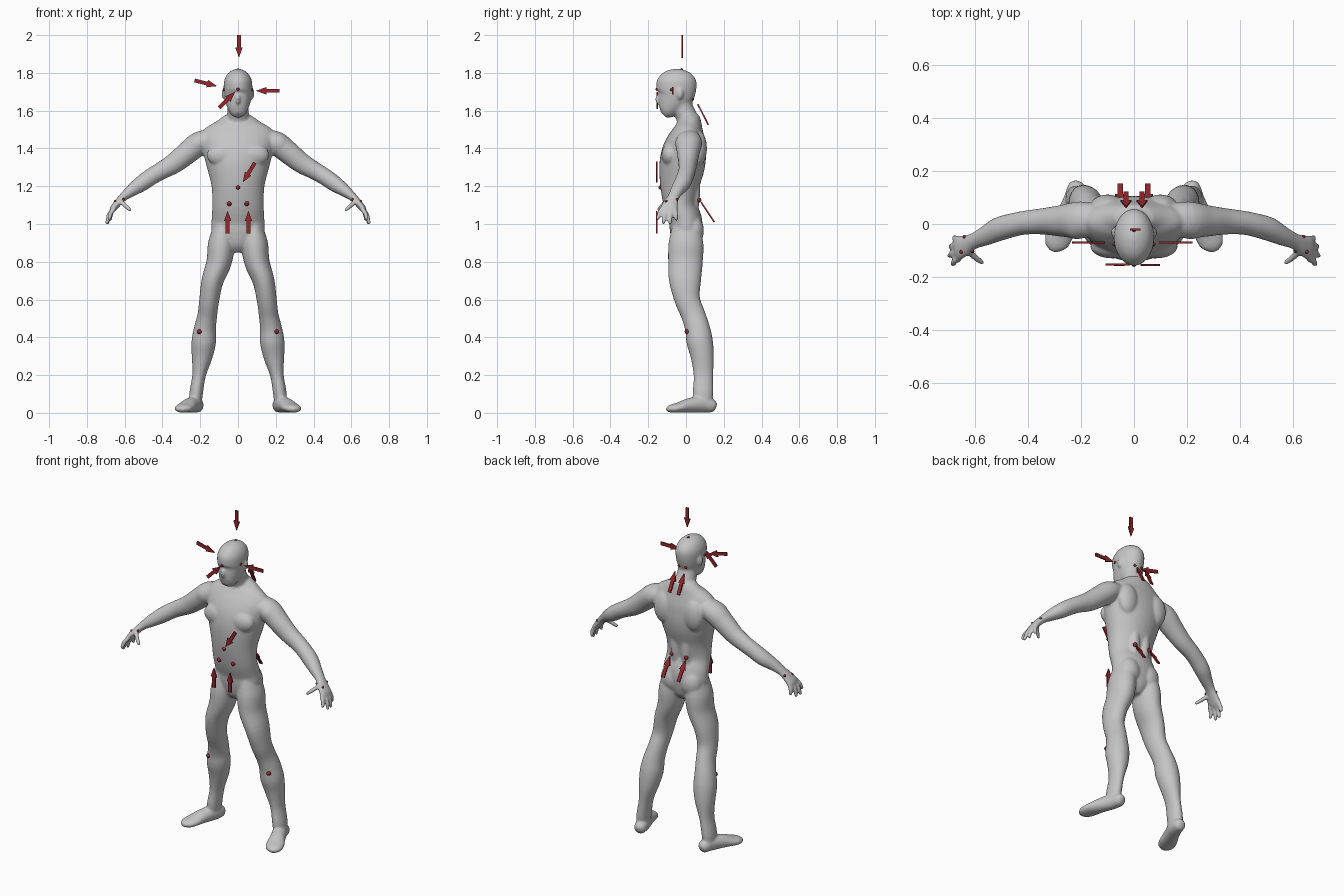
import bpy, bmesh, math
from mathutils import Vector, Matrix
from mathutils.bvhtree import BVHTree

if "Cube" in bpy.data.objects:
    bpy.data.objects.remove(bpy.data.objects["Cube"])


def material(name, color):
    m = bpy.data.materials.new(name)
    m.use_nodes = True
    m.diffuse_color = (*color, 1)
    bsdf = m.node_tree.nodes["Principled BSDF"]
    bsdf.inputs["Base Color"].default_value = (*color, 1)
    bsdf.inputs["Roughness"].default_value = 0.6
    return m


GREY = material("body grey", (0.56, 0.56, 0.56))
RED = material("marker red", (0.30, 0.02, 0.025))


def finish(bm, name, mat):
    bmesh.ops.recalc_face_normals(bm, faces=bm.faces)
    me = bpy.data.meshes.new(name)
    bm.to_mesh(me)
    bm.free()
    me.materials.append(mat)
    ob = bpy.data.objects.new(name, me)
    bpy.context.collection.objects.link(ob)
    return ob


def spline(rows, steps=4):
    """Catmull-Rom through rows of numbers."""
    rows = [Vector(r) for r in rows]
    out = []
    for i in range(len(rows) - 1):
        p0, p1, p2 = rows[max(i - 1, 0)], rows[i], rows[i + 1]
        p3 = rows[min(i + 2, len(rows) - 1)]
        for k in range(steps):
            t = k / steps
            out.append(0.5 * (2 * p1 + (p2 - p0) * t + (2 * p0 - 5 * p1 + 4 * p2 - p3) * t * t
                              + (3 * p1 - p0 - 3 * p2 + p3) * t ** 3))
    return out + [rows[-1]]


def tube(bm, rows, side=1, ref=(0, 1, 0), n=24):
    """Closed limb through (x, y, z, half width, half depth along ref)."""
    rows = spline(rows)
    pts = [Vector((r[0] * side, r[1], r[2])) for r in rows]
    rings = []
    for i, (p, r) in enumerate(zip(pts, rows)):
        t = (pts[min(i + 1, len(pts) - 1)] - pts[max(i - 1, 0)]).normalized()
        u = Vector(ref)
        u = (u - t * u.dot(t)).normalized()
        v = t.cross(u)
        a, b = max(r[3], 0.003), max(r[4], 0.003)
        rings.append([bm.verts.new(p + v * a * math.cos(w) + u * b * math.sin(w))
                      for w in (2 * math.pi * k / n for k in range(n))])
    faces = [bm.faces.new(rings[0][::-1]), bm.faces.new(rings[-1])]
    for r0, r1 in zip(rings, rings[1:]):
        for k in range(n):
            j = (k + 1) % n
            faces.append(bm.faces.new((r0[k], r0[j], r1[j], r1[k])))
    bmesh.ops.recalc_face_normals(bm, faces=faces)


def ball(bm, c, r, tilt=0):
    m = Matrix.Translation(c) @ Matrix.Rotation(tilt, 4, 'Y') @ Matrix.Diagonal((*r, 1))
    bmesh.ops.create_uvsphere(bm, u_segments=24, v_segments=14, radius=1, matrix=m)


bm = bmesh.new()

# Torso, neck and head
tube(bm, [(0, 0, .85, .03, .04), (0, 0, .89, .085, .07), (0, 0, .96, .138, .085),
          (0, -.003, 1.02, .14, .088), (0, -.03, 1.1, .136, .087), (0, -.033, 1.2, .14, .104),
          (0, -.022, 1.3, .165, .12), (0, -.01, 1.38, .185, .118), (0, .005, 1.45, .2, .1),
          (0, .015, 1.5, .18, .078), (0, .022, 1.54, .12, .06), (0, .022, 1.575, .07, .048)], n=32)
tube(bm, [(0, .025, 1.48, .06, .06), (0, .01, 1.55, .06, .058),
          (0, -.015, 1.61, .056, .054), (0, -.03, 1.67, .055, .055)])
tube(bm, [(0, -.12, 1.578, .025, .02), (0, -.105, 1.595, .045, .046), (0, -.08, 1.635, .062, .076),
          (0, -.058, 1.675, .072, .097), (0, -.051, 1.72, .076, .106), (0, -.05, 1.76, .073, .104),
          (0, -.05, 1.793, .057, .081), (0, -.05, 1.812, .034, .05), (0, -.05, 1.822, .008, .01)], n=32)
ball(bm, (0, -.15, 1.66), (.012, .013, .026))

for s in (1, -1):
    # Ears and muscle masses
    ball(bm, (s * .075, -.032, 1.69), (.012, .018, .031))
    ball(bm, (s * .08, -.085, 1.365), (.085, .045, .062))
    ball(bm, (s * .215, .012, 1.425), (.07, .07, .058), s * .6)
    ball(bm, (s * .1, .066, 1.4), (.065, .045, .095))
    ball(bm, (s * .035, .035, 1.18), (.036, .04, .16))
    ball(bm, (s * .066, .04, .965), (.066, .055, .08))

    # Arm and palm
    tube(bm, [(.12, .015, 1.455, .045, .055), (.2, .015, 1.43, .062, .07), (.27, .012, 1.375, .06, .06),
              (.34, .01, 1.32, .054, .05), (.41, .005, 1.28, .047, .045), (.46, -.005, 1.25, .045, .045),
              (.51, -.02, 1.215, .043, .045), (.56, -.045, 1.18, .034, .037),
              (.605, -.065, 1.145, .023, .031), (.635, -.08, 1.113, .02, .04),
              (.66, -.09, 1.082, .018, .047), (.668, -.094, 1.064, .011, .042)], s)
    # Fingers and thumb
    for root, tip in (((.655, -.128, 1.08), (.682, -.152, 1.025)), ((.66, -.105, 1.08), (.694, -.12, 1.005)),
                      ((.66, -.08, 1.08), (.69, -.085, 1.005)), ((.655, -.06, 1.085), (.676, -.05, 1.022)),
                      ((.62, -.1, 1.12), (.572, -.145, 1.075))):
        a, b = Vector(root), Vector(tip)
        mid = a.lerp(b, .5) + Vector((.006, 0, .004))
        end = b + (b - a) * .08
        tube(bm, [(*a, .013, .013), (*mid, .0125, .0125), (*b, .01, .01), (*end, .003, .003)],
             s, (.3, 1, .2), 12)

    # Leg
    tube(bm, [(.08, 0, 1.0, .045, .07), (.088, 0, .9, .07, .092), (.1, -.003, .8, .067, .092),
              (.135, -.005, .7, .058, .085), (.152, .007, .6, .053, .068), (.162, .038, .52, .052, .064),
              (.174, .06, .45, .058, .066), (.181, .072, .38, .065, .07), (.19, .086, .3, .056, .062),
              (.206, .092, .2, .036, .052), (.222, .09, .1, .036, .054), (.225, .09, .03, .03, .045)], s)
    # Foot
    tube(bm, [(.212, .16, .032, .012, .012), (.215, .145, .036, .032, .033), (.226, .09, .045, .04, .044),
              (.255, .02, .04, .044, .039), (.28, -.04, .028, .052, .027), (.296, -.08, .022, .043, .021),
              (.303, -.104, .018, .015, .01)], s, (0, 0, 1))

body = finish(bm, "body", GREY)
remesh = body.modifiers.new("blend parts", 'REMESH')
remesh.mode = 'VOXEL'
remesh.voxel_size = 0.0065
remesh.use_smooth_shade = True
smooth = body.modifiers.new("soften joins", 'SMOOTH')
smooth.factor = 0.5
smooth.iterations = 8
dg = bpy.context.evaluated_depsgraph_get()
surface = BVHTree.FromObject(body, dg)


def dot(name, p, r):
    """Small ball resting on the nearest skin."""
    bm = bmesh.new()
    c = surface.find_nearest(Vector(p))[0]
    bmesh.ops.create_icosphere(bm, subdivisions=2, radius=r, matrix=Matrix.Translation(c))
    ob = finish(bm, name, RED)
    ob.data.shade_smooth()


def arrow(name, tail, tip, normal):
    """Flat arrow plate from tail to tip."""
    tail, tip = Vector(tail), Vector(tip)
    d = (tip - tail).normalized()
    nrm = Vector(normal)
    nrm = (nrm - d * nrm.dot(d)).normalized()
    w, neck = d.cross(nrm), (tip - tail).length - .055
    bm = bmesh.new()
    outline = [(0, .01), (neck, .01), (neck, .02), (neck + .055, 0),
               (neck, -.02), (neck, -.01), (0, -.01)]
    f = bm.faces.new([bm.verts.new(tail + d * l + w * h - nrm * .004) for l, h in outline])
    ext = bmesh.ops.extrude_face_region(bm, geom=[f])
    bmesh.ops.translate(bm, vec=nrm * .008,
                        verts=[v for v in ext["geom"] if isinstance(v, bmesh.types.BMVert)])
    finish(bm, name, RED)


# Single markers
FRONT = (0, -1, 0)
arrow("crown_arrow", (.005, -.02, 2.0), (.005, -.02, 1.88), FRONT)
arrow("right_temple_arrow", (-.23, -.07, 1.76), (-.11, -.07, 1.73), FRONT)
arrow("left_temple_arrow", (.22, -.07, 1.705), (.095, -.07, 1.705), FRONT)
arrow("brow_arrow", (-.1, -.152, 1.615), (-.015, -.152, 1.7), FRONT)
arrow("chest_arrow", (.09, -.155, 1.325), (.025, -.155, 1.22), FRONT)
dot("crown_dot", (0, -.02, 1.83), .007)
dot("brow_dot", (0, -.17, 1.705), .008)
dot("chest_dot", (0, -.16, 1.19), .011)

# Paired markers
for s, side in ((1, "left"), (-1, "right")):
    arrow(side + "_belly_arrow", (s * .055, -.155, .95), (s * .055, -.155, 1.07), FRONT)
    arrow(side + "_nape_arrow", (s * .03, .118, 1.525), (s * .03, .062, 1.635), (0, 1, 0))
    arrow(side + "_waist_arrow", (s * .052, .15, 1.01), (s * .052, .08, 1.115), (0, 1, 0))
    dot(side + "_temple_dot", (s * .09, -.08, 1.71), .008)
    dot(side + "_belly_dot", (s * .055, -.15, 1.1), .013)
    dot(side + "_nape_dot", (s * .03, .05, 1.655), .008)
    dot(side + "_waist_dot", (s * .055, .08, 1.125), .013)
    dot(side + "_shin_dot", (s * .208, 0, .43), .013)
    for i, p in enumerate(((.61, -.1, 1.13), (.65, -.105, 1.12), (.64, -.045, 1.13))):
        dot(f"{side}_hand_dot_{i + 1}", (s * p[0], p[1], p[2]), .007)
